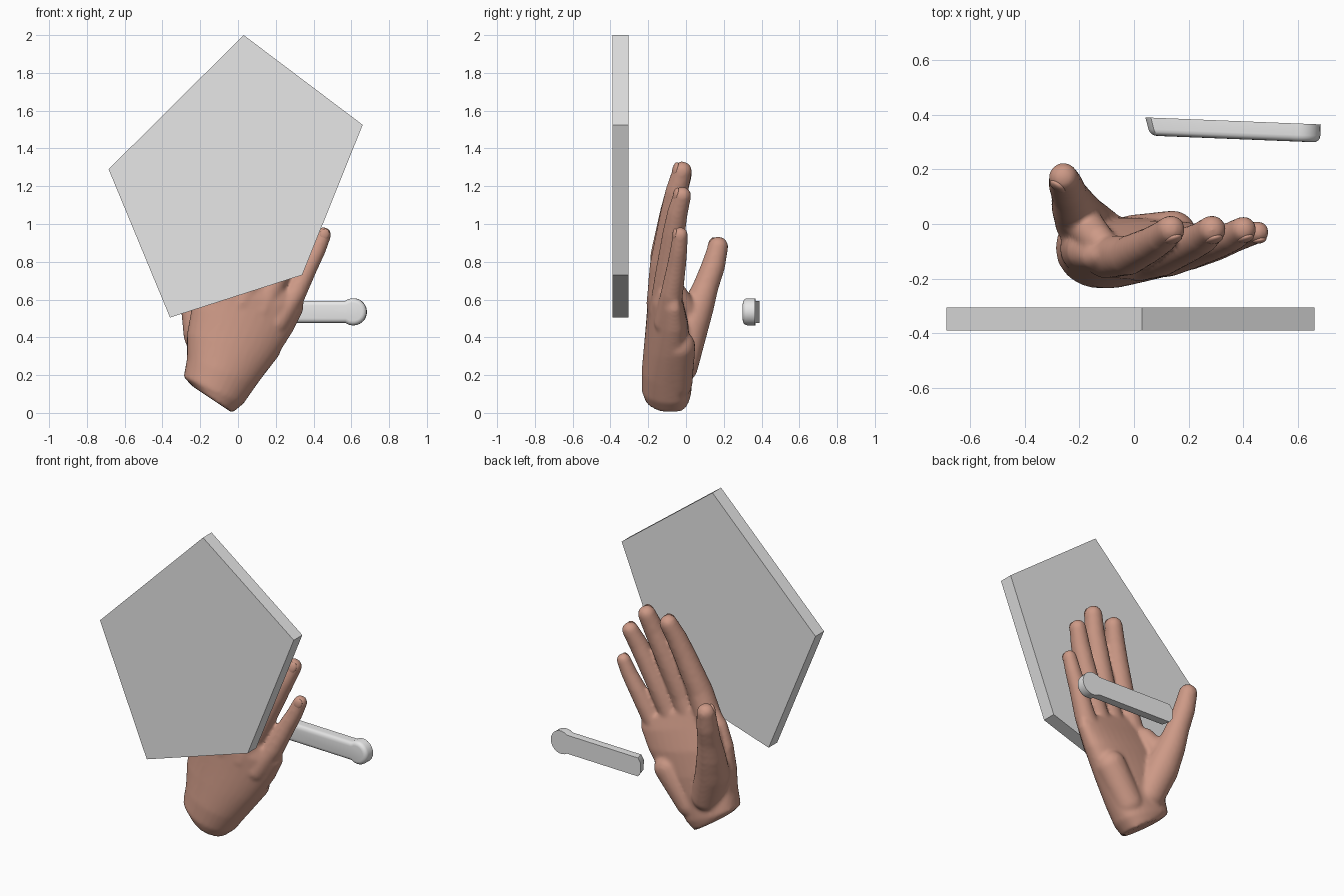
import bpy, bmesh, math
from mathutils import Vector, Matrix

if "Cube" in bpy.data.objects:
    bpy.data.objects.remove(bpy.data.objects["Cube"])


def material(name, rgb):
    m = bpy.data.materials.new(name)
    m.use_nodes = True
    m.diffuse_color = (*rgb, 1)
    m.node_tree.nodes["Principled BSDF"].inputs["Base Color"].default_value = (*rgb, 1)
    return m


skin = material("skin", (0.61, 0.32, 0.24))
grey = material("light_grey", (0.8, 0.8, 0.8))


def finish(bm, name, mat, smooth=None):
    bmesh.ops.recalc_face_normals(bm, faces=bm.faces)
    mesh = bpy.data.meshes.new(name)
    bm.to_mesh(mesh)
    bm.free()
    ob = bpy.data.objects.new(name, mesh)
    bpy.context.collection.objects.link(ob)
    mesh.materials.append(mat)
    if smooth:
        bpy.ops.object.select_all(action='DESELECT')
        ob.select_set(True)
        bpy.context.view_layer.objects.active = ob
        bpy.ops.object.shade_smooth_by_angle(angle=math.radians(smooth))
    return ob


def slab(bm, outline, y0, y1):
    """Extrude an x-z outline from y0 to y1 and return the end face."""
    face = bm.faces.new([bm.verts.new((x, y0, z)) for x, z in outline])
    ext = bmesh.ops.extrude_face_region(bm, geom=[face])["geom"]
    for v in ext:
        if isinstance(v, bmesh.types.BMVert):
            v.co.y = y1
    return next(f for f in ext if isinstance(f, bmesh.types.BMFace))


# five-sided plate in front of the hand
bm = bmesh.new()
slab(bm, [(0.03, 2.0), (0.66, 1.525), (0.34, 0.73), (-0.36, 0.505), (-0.685, 1.29)],
     -0.305, -0.39)
finish(bm, "five_sided_plate", grey)

# bar with a round end, flat at the back and rounded at the front
bm = bmesh.new()
knob_x, knob_z, knob_r, half = 0.61, 0.535, 0.072, 0.058
start = math.pi - math.asin(half / knob_r)
arc = [start * (1 - 2 * i / 16) for i in range(17)]
outline = [(0.06, knob_z - half), (0.04, knob_z - 0.03), (0.04, knob_z + 0.03),
           (0.06, knob_z + half)]
outline += [(knob_x + knob_r * math.cos(a), knob_z + knob_r * math.sin(a)) for a in arc]
front = slab(bm, outline, 0.033, -0.033)
for v in front.verts:
    if v.co.x < 0.1:
        v.co.x += 0.02
bmesh.ops.bevel(bm, geom=list(front.edges), offset=0.024, segments=4, profile=0.5,
                affect='EDGES', clamp_overlap=True)
bmesh.ops.translate(bm, verts=bm.verts, vec=(-0.36, 0, 0))
bmesh.ops.rotate(bm, verts=bm.verts, cent=(0, 0, 0), matrix=Matrix.Rotation(-0.04, 3, 'Z'))
bmesh.ops.translate(bm, verts=bm.verts, vec=(0.36, 0.344, 0))
finish(bm, "round_ended_bar", grey, 35)


def chain(bm, points):
    """Dense row of spheres along (x, y, z, radius) points."""
    for a, b in zip(points, points[1:]):
        a, b = Vector(a), Vector(b)
        steps = max(2, math.ceil((b - a).length / 0.015))
        for i in range(steps + 1):
            p = a.lerp(b, i / steps)
            bmesh.ops.create_icosphere(bm, subdivisions=3, radius=p.w,
                                       matrix=Matrix.Translation(p.xyz))


# palm and wrist: cross-sections given by thumb side, little-finger side, thickness
sections = [
    ((-0.24, -0.08, 0.14), (-0.03, -0.08, 0.0), 0.115),
    ((-0.288, -0.085, 0.19), (0.03, -0.08, 0.05), 0.132),
    ((-0.27, -0.09, 0.29), (0.10, -0.08, 0.15), 0.13),
    ((-0.27, -0.09, 0.42), (0.20, -0.07, 0.29), 0.122),
    ((-0.245, -0.1, 0.56), (0.29, -0.06, 0.43), 0.108),
    ((-0.19, -0.12, 0.68), (0.345, -0.06, 0.54), 0.088),
    ((-0.11, -0.12, 0.79), (0.35, -0.06, 0.60), 0.06),
]
bm = bmesh.new()
rings = []
for left, right, thick in sections:
    left, right = Vector(left), Vector(right)
    mid, half_w = (left + right) / 2, (right - left) / 2
    ring = []
    for i in range(32):
        c, s = math.cos(i * math.pi / 16), math.sin(i * math.pi / 16)
        bow = Vector((0, -0.02 * (1 - c * c), 0))
        ring.append(bm.verts.new(mid + half_w * c + bow
                                 + Vector((0, math.copysign(abs(s) ** 0.85, s) * thick, 0))))
    rings.append(ring)
for r, q in zip(rings, rings[1:]):
    for i in range(32):
        j = (i + 1) % 32
        bm.faces.new((r[i], r[j], q[j], q[i]))
bm.faces.new(rings[0])
bm.faces.new(rings[-1])

# fingers: root, knuckle, middle joint, end joint, tip
fingers = {
    "index": [(-0.10, -0.12, 0.62, 0.08), (-0.02, -0.115, 0.84, 0.073),
              (0.06, -0.075, 1.06, 0.064), (0.10, -0.05, 1.17, 0.059),
              (0.135, -0.02, 1.262, 0.052)],
    "middle": [(0.02, -0.13, 0.58, 0.08), (0.10, -0.12, 0.78, 0.073),
               (0.20, -0.075, 1.04, 0.065), (0.25, -0.05, 1.17, 0.06),
               (0.285, -0.02, 1.28, 0.052)],
    "ring": [(0.12, -0.12, 0.54, 0.075), (0.20, -0.10, 0.71, 0.068),
             (0.31, -0.065, 0.95, 0.06), (0.36, -0.045, 1.06, 0.055),
             (0.40, -0.02, 1.15, 0.048)],
    "little": [(0.20, -0.10, 0.48, 0.07), (0.30, -0.075, 0.63, 0.06),
               (0.375, -0.05, 0.78, 0.051), (0.42, -0.038, 0.865, 0.046),
               (0.453, -0.03, 0.943, 0.041)],
    "thumb": [(-0.13, -0.03, 0.25, 0.095), (-0.19, 0.01, 0.42, 0.10),
              (-0.22, 0.065, 0.56, 0.083), (-0.235, 0.105, 0.67, 0.068),
              (-0.25, 0.145, 0.78, 0.063), (-0.258, 0.17, 0.88, 0.054)],
}
for points in fingers.values():
    chain(bm, points)
# padded heel below the little finger, and web beside the thumb
chain(bm, [(0.0, -0.05, 0.16, 0.085), (0.14, -0.04, 0.35, 0.09)])
chain(bm, [(-0.19, 0.01, 0.52, 0.07), (-0.13, -0.06, 0.64, 0.06)])

# fuse everything into one smooth skin
hand = finish(bm, "hand", skin, 80)
remesh = hand.modifiers.new("fuse", 'REMESH')
remesh.mode = 'VOXEL'
remesh.voxel_size = 0.011
remesh.use_smooth_shade = True
soften = hand.modifiers.new("soften", 'SMOOTH')
soften.factor = 0.5
soften.iterations = 6

# fingernails on the back of each fingertip
for name, points in fingers.items():
    a, b = Vector(points[-2]), Vector(points[-1])
    along = (b.xyz - a.xyz).normalized()
    out = Vector((-0.6, -1, 0)) if name == "thumb" else Vector((0.15, -1, 0))
    out = (out - along * out.dot(along)).normalized()
    side = along.cross(out)
    turn = Matrix((side, along, out)).transposed().to_4x4()
    bm = bmesh.new()
    bmesh.ops.create_uvsphere(bm, u_segments=20, v_segments=12, radius=b.w)
    bmesh.ops.scale(bm, verts=bm.verts, vec=(0.62, 0.8, 0.3))
    bmesh.ops.transform(bm, verts=bm.verts,
                        matrix=Matrix.Translation(b.xyz + out * b.w * 0.72) @ turn)
    finish(bm, name + "_nail", skin, 60)
